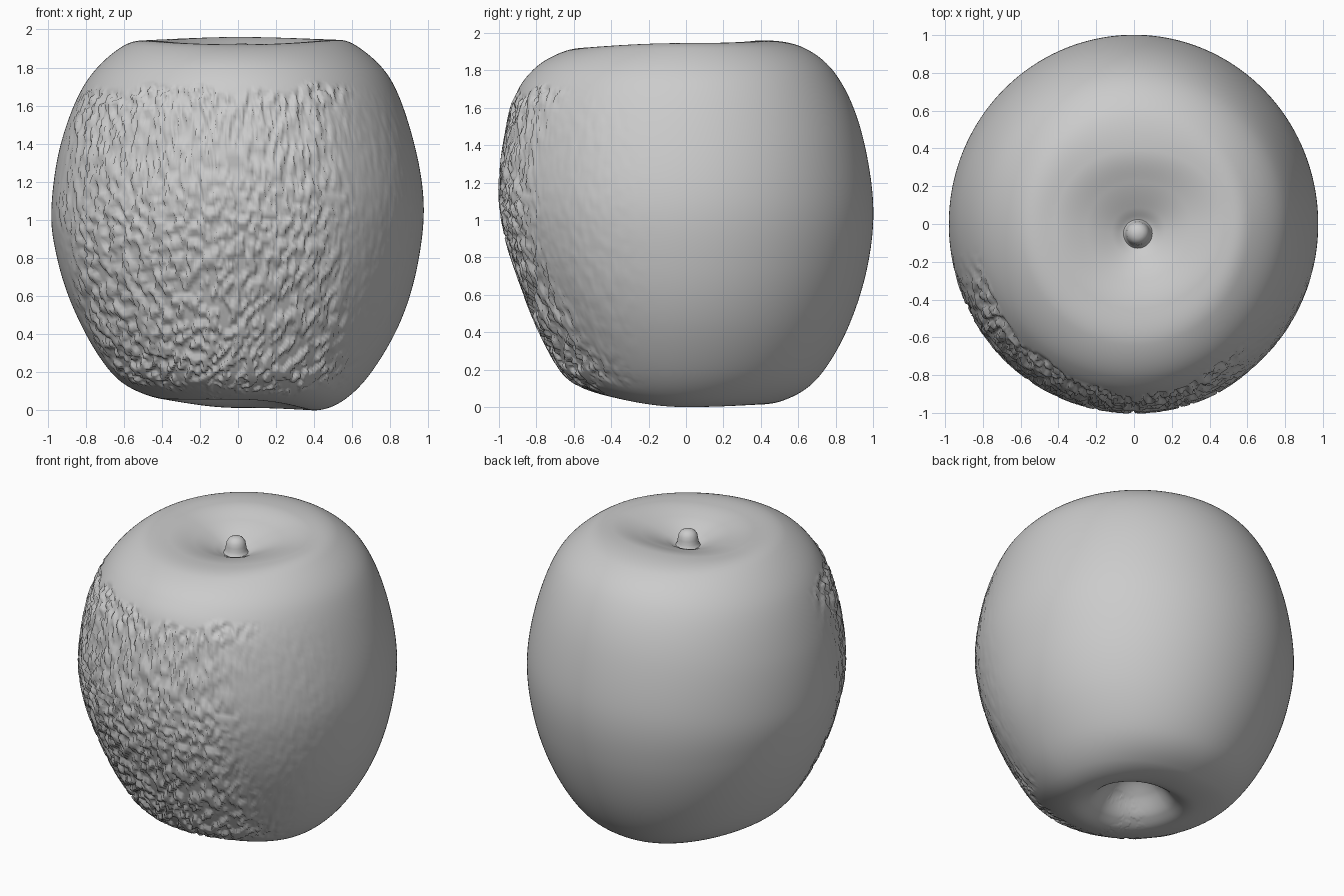
import bpy, math
from mathutils import Vector, noise

if "Cube" in bpy.data.objects:
    bpy.data.objects.remove(bpy.data.objects["Cube"])

# Side outlines (radius, z) from top rim to bottom rim, for four directions
RIGHT = [(.48, 1.945), (.62, 1.915), (.80, 1.74), (.92, 1.42), (.975, 1.08),
         (.94, .75), (.85, .46), (.70, .20), (.55, .05), (.40, .0)]
BACK = [(.40, 1.96), (.62, 1.925), (.80, 1.78), (.93, 1.50), (1.0, 1.10),
        (.97, .75), (.86, .41), (.70, .15), (.52, .035), (.34, .015)]
LEFT = [(.42, 1.94), (.60, 1.915), (.80, 1.72), (.93, 1.40), (.98, 1.05),
        (.95, .80), (.87, .55), (.74, .30), (.60, .14), (.40, .06)]
FRONT = [(.45, 1.92), (.64, 1.905), (.82, 1.80), (.93, 1.61), (.995, 1.20),
         (.965, .92), (.88, .65), (.77, .38), (.63, .155), (.42, .06)]
# Hollows shared by all directions: (share of rim radius, z)
TOP = [(0, 1.82), (.16, 1.822), (.32, 1.855), (.62, 1.905)]
BOTTOM = [(.68, .07), (.42, .18), (.2, .25), (0, .27)]


def spline(pts, t):
    """Catmull-Rom point at t in 0..1."""
    n = len(pts) - 1
    i = min(int(t * n), n - 1)
    f = t * n - i
    a, b, c, d = (pts[max(0, min(n, i + k))] for k in (-1, 0, 1, 2))
    return tuple(.5 * (2 * q + (r - p) * f + (2 * p - 5 * q + 4 * r - s) * f * f
                       + (3 * q - p - 3 * r + s) * f ** 3)
                 for p, q, r, s in zip(a, b, c, d))


def full(side):
    top, low = side[0], side[-1]
    pts = [(k * top[0], z + (top[1] - 1.94) * k) for k, z in TOP] + side
    return pts + [(k * low[0], z + (low[1] - .03) * k) for k, z in BOTTOM]


def ramp(a, b, x):
    t = max(0, min(1, (x - a) / (b - a)))
    return t * t * (3 - 2 * t)


def roughness(p):
    """Worn, flaky patch on the front skin."""
    x, y, z = p
    if y > .1:
        return 0
    wob = .08 * noise.noise((x * 5, y * 5, z * 5))
    m = ramp(-1.0, -.72, x + wob) * (1 - ramp(.35, .68, x + wob))
    m *= ramp(.08, .2, z + wob) * (1 - ramp(1.66, 1.69, z + wob)) * ramp(-.1, -.4, y)
    faint = .12 * ramp(.1, .5, -y) * ramp(.2, .4, z) * (1 - ramp(1.5, 1.75, z))
    m = max(m, faint)
    if m < .01:
        return 0
    along, across = .55 * x + .83 * z, .83 * x - .55 * z
    stretch = 13 + 12 * ramp(.7, 1.5, z)
    n = noise.noise((along * stretch, across * 30, y * 20))
    n += .5 * noise.noise((x * 50, y * 50, z * 50))
    return m * .02 * (ramp(-.08, .12, n) - .6)


def add(name, verts, faces):
    me = bpy.data.meshes.new(name)
    me.from_pydata(verts, [], faces)
    me.update()
    me.shade_smooth()
    ob = bpy.data.objects.new(name, me)
    bpy.context.collection.objects.link(ob)
    return ob


def skin(rows, cols):
    """Faces for a pole, rings of vertices, then a second pole."""
    last = 1 + rows * cols
    ring = lambda i, j: 1 + i * cols + j % cols
    faces = []
    for j in range(cols):
        faces.append((0, ring(0, j), ring(0, j + 1)))
        faces.append((last, ring(rows - 1, j + 1), ring(rows - 1, j)))
        for i in range(rows - 1):
            faces.append((ring(i, j), ring(i + 1, j), ring(i + 1, j + 1), ring(i, j + 1)))
    return faces


# Fruit body: blend the four outlines around the axis, finer at the front
ROWS, COLS = 270, 420
AX, AY = .02, -.05
outlines = [full(s) for s in (RIGHT, BACK, LEFT, FRONT)]
verts = [(AX, AY, TOP[0][1])]
for i in range(1, ROWS + 1):
    t = i / (ROWS + 1)
    t += .03 * math.sin(4 * math.pi * t)
    ring_pts = [spline(o, t) for o in outlines]
    for j in range(COLS):
        u = 2 * math.pi * j / COLS
        ang = (-math.pi / 2 + u - .5 * math.sin(u)) % (2 * math.pi)
        q = ang / (math.pi / 2)
        k = int(q) % 4
        w = math.sin((q - int(q)) * math.pi / 2) ** 2
        (r0, z0), (r1, z1) = ring_pts[k], ring_pts[(k + 1) % 4]
        r, z = r0 + (r1 - r0) * w, z0 + (z1 - z0) * w
        off = 1 - ramp(0, .5, r) if z > 1 else 0
        p = Vector((r * math.cos(ang) + AX * off, r * math.sin(ang) + AY * off, z))
        out = Vector((p.x, p.y, (p.z - 1) * .6)).normalized()
        verts.append(p + out * roughness(p))
verts.append((0, 0, BOTTOM[-1][1]))
add("apple_body", verts, skin(ROWS, COLS))


def turned(name, profile, cx, cy, cols=32):
    v = [(cx, cy, profile[0][1])]
    for r, z in profile[1:-1]:
        v += [(cx + r * math.cos(2 * math.pi * j / cols),
               cy + r * math.sin(2 * math.pi * j / cols), z) for j in range(cols)]
    v.append((cx, cy, profile[-1][1]))
    return add(name, v, skin(len(profile) - 2, cols))


# Short rounded stem and the small blossom end underneath
turned("stem", [(0, 1.93), (.025, 1.927), (.045, 1.915), (.058, 1.895), (.063, 1.87),
                (.066, 1.845), (.075, 1.825), (.09, 1.81), (0, 1.80)], AX, AY)
turned("blossom_end", [(0, .30), (.1, .29), (.085, .25), (.05, .225), (.02, .215), (0, .213)], 0, 0)
